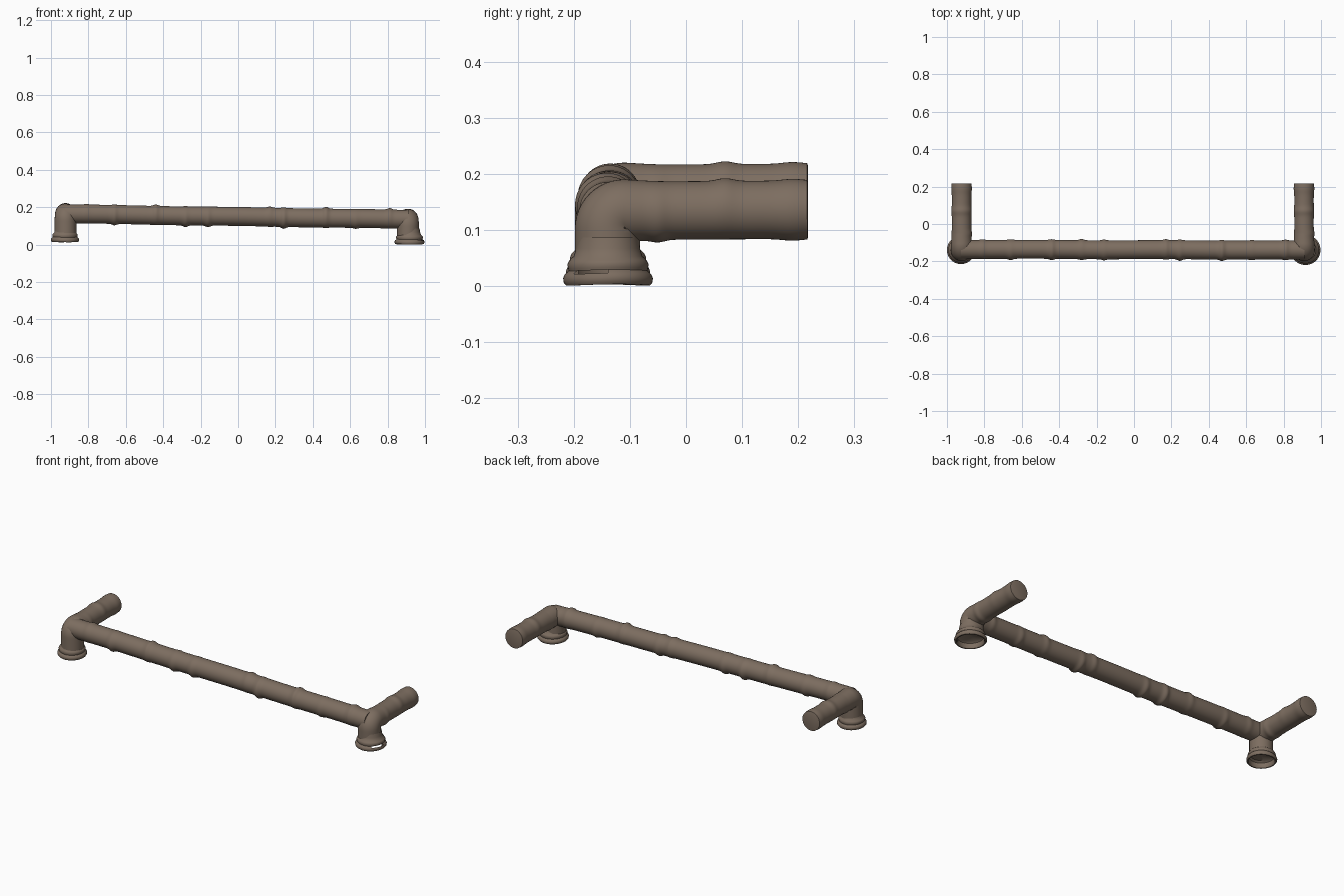
import bpy, bmesh, math
from mathutils import Vector

if "Cube" in bpy.data.objects:
    bpy.data.objects.remove(bpy.data.objects["Cube"])

mat = bpy.data.materials.new("weathered brown")
mat.diffuse_color = (0.205, 0.155, 0.118, 1)
mat.use_nodes = True
mat.node_tree.nodes["Principled BSDF"].inputs["Base Color"].default_value = mat.diffuse_color
SEG = 48


def finish(name, bm, angle=40):
    bmesh.ops.recalc_face_normals(bm, faces=bm.faces)
    me = bpy.data.meshes.new(name)
    bm.to_mesh(me)
    bm.free()
    ob = bpy.data.objects.new(name, me)
    bpy.context.collection.objects.link(ob)
    me.materials.append(mat)
    bpy.ops.object.select_all(action='DESELECT')
    ob.select_set(True)
    bpy.context.view_layer.objects.active = ob
    bpy.ops.object.shade_smooth_by_angle(angle=math.radians(angle))
    return ob


def sweep(name, path, side, radius):
    """Tube along a planar path; radius(i, point, angle) gives its lumpy skin."""
    bm = bmesh.new()
    rings = []
    for i, p in enumerate(path):
        t = (path[min(i + 1, len(path) - 1)] - path[max(i - 1, 0)]).normalized()
        up = t.cross(side).normalized()
        ring = []
        for k in range(SEG):
            a = 2 * math.pi * k / SEG
            ring.append(bm.verts.new(p + (side * math.cos(a) + up * math.sin(a)) * radius(i, p, a)))
        rings.append(ring)
    for r, q in zip(rings, rings[1:]):
        for k in range(SEG):
            bm.faces.new((r[k], r[(k + 1) % SEG], q[(k + 1) % SEG], q[k]))
    bm.faces.new(rings[0])
    bm.faces.new(rings[-1])
    return finish(name, bm)


def bump(d, w):
    return math.exp(-(d / w) ** 2)


# long rail with bamboo-like knuckles
knots = [(-0.81, .004, 1), (-0.66, .008, 4), (-0.44, .008, 2), (-0.28, .009, 5), (-0.16, .008, 4.5),
         (0.17, .006, 1), (0.245, .010, 4), (0.47, .009, 2), (0.63, .005, 5), (0.81, .007, 1.5)]


def rail_radius(i, p, a):
    r = 0.0505 + 0.001 * math.sin(9 * p.x + a)
    for x, h, ph in knots:
        r += h * bump(p.x - x, 0.016) * (0.65 + 0.45 * math.cos(a - ph))
    return r


n = 260
rail = [Vector((-0.925 + 1.835 * i / n, -0.135 - 0.005 * i / n, 0.165 - 0.030 * i / n)) for i in range(n + 1)]
sweep("long_rail", rail, Vector((0, 1, 0)), rail_radius)


# leg bending into a backward arm
def elbow(name, x, zc, z0):
    y0, b = -0.14, 0.032
    path = [Vector((x, y0, z0 + (zc - b - z0) * i / 8)) for i in range(8)]
    for i in range(13):
        a = math.pi / 2 * i / 12
        path.append(Vector((x, y0 + b - b * math.cos(a), zc - b + b * math.sin(a))))
    m = 70
    path += [Vector((x, y0 + b + (0.216 - y0 - b) * i / m, zc + 0.002 * i / m)) for i in range(1, m + 1)]
    path.append(path[-1] + Vector((0, 0.001, 0)))
    last = len(path) - 1

    def radius(i, p, a):
        f = min(1, max(0, (p.y - y0) / 0.09))
        r = 0.058 - 0.006 * f
        r += 0.005 * bump(p.y + 0.05, 0.016) * (0.5 + 0.5 * math.cos(a - 1))
        r += 0.005 * bump(p.y - 0.07, 0.02) * (0.5 + 0.5 * math.cos(a - 4.7))
        r += 0.003 * bump(p.y - 0.19, 0.025)
        return r - (0.003 if i == last else 0)

    sweep(name, path, Vector((1, 0, 0)), radius)


elbow("left_leg_and_arm", -0.922, 0.164, 0.055)
elbow("right_leg_and_arm", 0.909, 0.134, 0.040)


# flared hollow foot, with an optional worn slit
def foot(name, x, z0, s, slit):
    profile = [(0.054, 0.085), (0.057, 0.066), (0.061, 0.052), (0.069, 0.045), (0.0725, 0.038),
               (0.071, 0.031), (0.070, 0.027), (0.077, 0.021), (0.080, 0.014), (0.079, 0.006),
               (0.075, 0.001), (0.069, 0.001), (0.066, 0.006), (0.066, 0.028), (0.055, 0.036), (0.0, 0.038)]
    bm = bmesh.new()
    rings = []
    for r, z in profile:
        ring = []
        for k in range(SEG):
            a = 2 * math.pi * k / SEG
            wob = 0.0012 * math.sin(2 * a + 1) * (z < 0.04)
            ring.append(bm.verts.new((x + r * s * math.cos(a), -0.139 + r * s * math.sin(a), z0 + z + wob)))
        rings.append(ring)
    for j, (p, q) in enumerate(zip(rings, rings[1:])):
        for k in range(SEG):
            a = 360 * (k + 0.5) / SEG
            if slit and 305 < a < 358 and j in (6, 12):
                continue
            bm.faces.new((p[k], p[(k + 1) % SEG], q[(k + 1) % SEG], q[k]))
    bmesh.ops.remove_doubles(bm, verts=bm.verts, dist=1e-5)
    finish(name, bm, 50)


foot("left_foot", -0.925, 0.013, 0.94, False)
foot("right_foot", 0.917, 0.001, 1.0, True)
